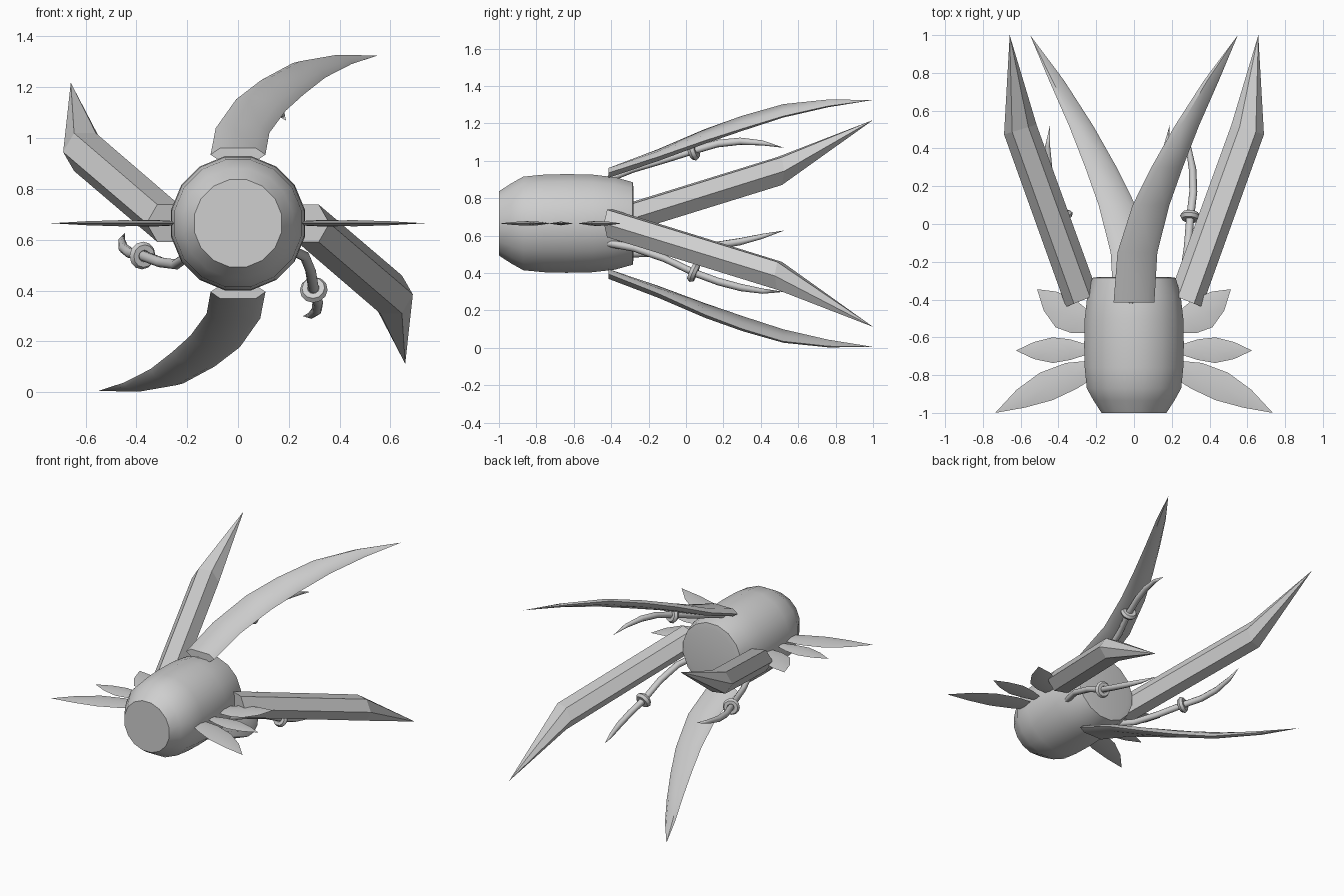
import bpy, bmesh, math
from mathutils import Vector

if "Cube" in bpy.data.objects:
    bpy.data.objects.remove(bpy.data.objects["Cube"])

Z0 = 0.665  # height of the long axis

grey = bpy.data.materials.new("light_grey")
grey.diffuse_color = (0.62, 0.62, 0.62, 1)
grey.use_nodes = True
grey.node_tree.nodes["Principled BSDF"].inputs["Base Color"].default_value = grey.diffuse_color


def spin(p, deg):
    """Turn a point (x, y, height from axis) about the long axis, then lift it."""
    a = math.radians(deg)
    x, y, z = p
    return Vector((x * math.cos(a) - z * math.sin(a), y,
                   x * math.sin(a) + z * math.cos(a) + Z0))


def loft(name, rings, deg=0, smooth=None):
    """Skin a list of equal-length rings and cap both ends."""
    bm = bmesh.new()
    vs = [[bm.verts.new(spin(p, deg)) for p in r] for r in rings]
    n = len(vs[0])
    for a, b in zip(vs, vs[1:]):
        for i in range(n):
            j = (i + 1) % n
            bm.faces.new((a[i], a[j], b[j], b[i]))
    bm.faces.new(vs[0])
    bm.faces.new(vs[-1])
    bmesh.ops.remove_doubles(bm, verts=bm.verts, dist=0.0004)
    bmesh.ops.recalc_face_normals(bm, faces=bm.faces)
    me = bpy.data.meshes.new(name)
    bm.to_mesh(me)
    bm.free()
    ob = bpy.data.objects.new(name, me)
    bpy.context.collection.objects.link(ob)
    finish(ob, smooth)
    return ob


def finish(ob, smooth):
    ob.data.materials.append(grey)
    if smooth:
        bpy.ops.object.select_all(action='DESELECT')
        ob.select_set(True)
        bpy.context.view_layer.objects.active = ob
        bpy.ops.object.shade_smooth_by_angle(angle=math.radians(smooth))


def circle(c, r, n, tilt=0, phase=0):
    out = []
    for i in range(n):
        a = 2 * math.pi * i / n + phase
        dx, dz = r * math.cos(a), r * math.sin(a)
        out.append((c[0] + dx, c[1] - tilt * dx, c[2] + dz))
    return out


# Barrel body
body = [(-1, .175), (-.935, .218), (-.87, .255), (-.76, .266), (-.64, .269),
        (-.5, .266), (-.38, .252), (-.285, .225), (-.28, .19)]
loft("barrel_body", [circle((0, y, 0), r, 16, phase=math.pi / 16) for y, r in body],
     smooth=40)

# Two straight six-sided blades, opposite each other
for k in range(2):
    loft(f"straight_blade_{k + 1}",
         [circle((.275, -.405, 0), .085, 6, .4),
          circle((.602, .5, -.28), .086, 6, .3),
          circle((.658, 1, -.553), 0, 6)], k * 180)

# Two curved flat blades: y, centre x, centre height, half width, half thickness, roll
curve = [(-.415, 0, .27, .108, .026, 0), (-.15, .018, .365, .106, .026, -5),
         (.1, .09, .465, .1, .025, -13), (.3, .175, .535, .088, .023, -19),
         (.52, .28, .602, .07, .019, -24), (.76, .41, .642, .042, .012, -20),
         (1, .55, .66, 0, 0, 0)]
rings = []
for y, x, z, w, t, roll in curve:
    c, s = math.cos(math.radians(roll)), math.sin(math.radians(roll))
    flat = [(w, 0), (.65 * w, t), (-.65 * w, t), (-w, 0), (-.65 * w, -t), (.65 * w, -t)]
    rings.append([(x + u * c - v * s, y, z + u * s + v * c) for u, v in flat])
for k in range(2):
    loft(f"curved_blade_{k + 1}", rings, k * 180, 40)

# Three thin tendrils, each with a ring
path = [(.21, -.42, -.105, .02), (.262, -.28, -.13, .021), (.285, -.12, -.185, .021),
        (.298, .04, -.262, .021), (.314, .17, -.31, .021), (.31, .29, -.342, .02),
        (.288, .41, -.362, .014), (.255, .525, -.366, 0)]
for k in range(3):
    loft(f"tendril_{k + 1}", [circle(p[:3], p[3], 8) for p in path], k * 120, 50)
    mid = spin(path[3][:3], k * 120)
    along = spin(path[4][:3], k * 120) - spin(path[2][:3], k * 120)
    bpy.ops.mesh.primitive_torus_add(
        major_segments=12, minor_segments=6, major_radius=.034, minor_radius=.021,
        location=mid, rotation=along.to_track_quat('Z', 'Y').to_euler())
    ob = bpy.context.object
    ob.name = f"tendril_ring_{k + 1}"
    finish(ob, 50)

# Three flat leaves on each side: x, y, half width
leaves = {
    "rear_leaf": [(.22, -.54, .045), (.29, -.515, .075), (.365, -.472, .09),
                  (.445, -.408, .06), (.513, -.345, 0)],
    "middle_leaf": [(.23, -.665, .02), (.335, -.665, .054), (.43, -.668, .068),
                    (.53, -.67, .045), (.625, -.67, 0)],
    "front_leaf": [(.22, -.765, .045), (.33, -.803, .074), (.465, -.86, .08),
                   (.6, -.925, .052), (.735, -1, 0)],
}
for name, pts in leaves.items():
    d = (Vector(pts[-1][:2]) - Vector(pts[0][:2])).normalized()
    for side, m in (("right", 1), ("left", -1)):
        rings = []
        for x, y, w in pts:
            t = .15 * w
            rings.append([(m * (x - d.y * w), y + d.x * w, 0), (m * x, y, t),
                          (m * (x + d.y * w), y - d.x * w, 0), (m * x, y, -t)])
        loft(f"{name}_{side}", rings, 0, 30)
